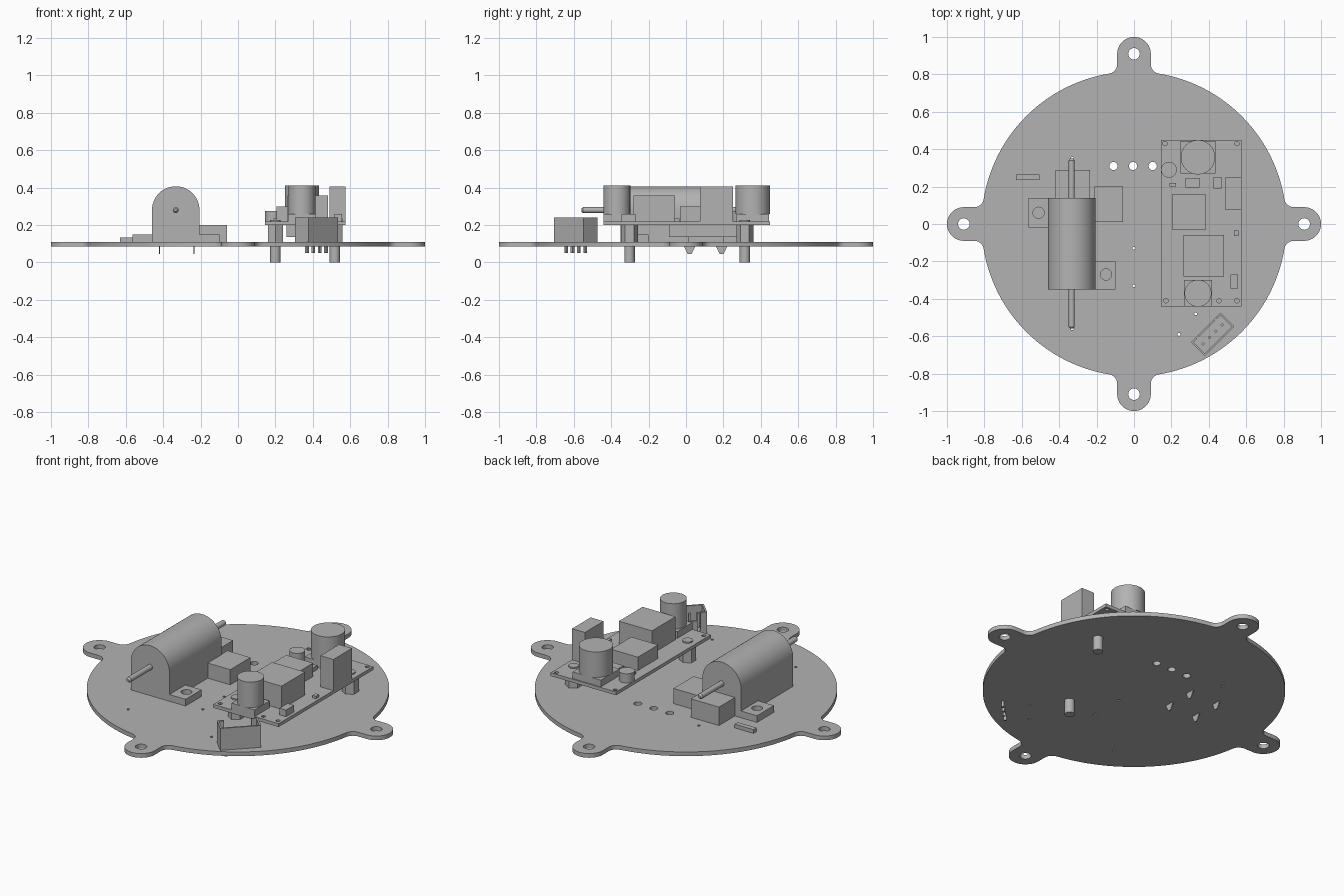
import bpy, bmesh
from math import cos, sin, pi, sqrt, atan2, radians
from mathutils import Vector, Matrix

cube = bpy.data.objects.get("Cube")
if cube:
    bpy.data.objects.remove(cube, do_unlink=True)

grey = bpy.data.materials.new("plain_grey")
grey.use_nodes = True
COL = (0.45, 0.45, 0.45, 1)
grey.diffuse_color = COL
grey.node_tree.nodes["Principled BSDF"].inputs["Base Color"].default_value = COL


def finish(ob):
    ob.data.materials.clear()
    ob.data.materials.append(grey)
    bpy.ops.object.select_all(action='DESELECT')
    ob.select_set(True)
    bpy.context.view_layer.objects.active = ob
    bpy.ops.object.shade_smooth_by_angle(angle=radians(30))
    return ob


def arc(cx, cy, r, a0, a1, n):
    return [(cx + r * cos(a0 + (a1 - a0) * i / n), cy + r * sin(a0 + (a1 - a0) * i / n))
            for i in range(n + 1)]


def circle(cx, cy, r, n=20):
    return arc(cx, cy, r, 0, 2 * pi, n)[:-1]


def rect(x0, x1, y0, y1):
    return [(x0, y0), (x1, y0), (x1, y1), (x0, y1)]


def prism(name, loops, z0, z1):
    """Extrude an outline (first loop) with holes (other loops)."""
    cu = bpy.data.curves.new(name, 'CURVE')
    cu.dimensions = '2D'
    cu.fill_mode = 'BOTH'
    cu.extrude = (z1 - z0) / 2
    for loop in loops:
        sp = cu.splines.new('POLY')
        sp.points.add(len(loop) - 1)
        for p, (x, y) in zip(sp.points, loop):
            p.co = (x, y, 0, 1)
        sp.use_cyclic_u = True
    tmp = bpy.data.objects.new(name + "_outline", cu)
    bpy.context.collection.objects.link(tmp)
    dg = bpy.context.evaluated_depsgraph_get()
    me = bpy.data.meshes.new_from_object(tmp.evaluated_get(dg))
    bpy.data.objects.remove(tmp, do_unlink=True)
    bm = bmesh.new()
    bm.from_mesh(me)
    bmesh.ops.remove_doubles(bm, verts=bm.verts, dist=1e-5)
    bmesh.ops.recalc_face_normals(bm, faces=bm.faces)
    bmesh.ops.translate(bm, verts=bm.verts, vec=(0, 0, (z0 + z1) / 2))
    bm.to_mesh(me)
    bm.free()
    ob = bpy.data.objects.new(name, me)
    bpy.context.collection.objects.link(ob)
    return finish(ob)


def box(name, x0, x1, y0, y1, z0, z1):
    return prism(name, [rect(x0, x1, y0, y1)], z0, z1)


def rod(name, x, y, r, z0, z1, n=40, r2=None):
    bm = bmesh.new()
    bmesh.ops.create_cone(bm, cap_ends=True, segments=n, radius1=r if r2 is None else r2,
                          radius2=r, depth=z1 - z0,
                          matrix=Matrix.Translation((x, y, (z0 + z1) / 2)))
    me = bpy.data.meshes.new(name)
    bm.to_mesh(me)
    bm.free()
    ob = bpy.data.objects.new(name, me)
    bpy.context.collection.objects.link(ob)
    return finish(ob)


# Round base plate with four filleted lugs
R, HALF, FIL, LUG = 0.815, 0.09, 0.05, 0.91
BOT, TOP = 0.085, 0.11
fx, fy = sqrt((R + FIL) ** 2 - (HALF + FIL) ** 2), HALF + FIL
ta = atan2(fy, fx)
lower = arc(fx, -fy, FIL, pi - ta, pi / 2, 6)
upper = arc(fx, fy, FIL, -pi / 2, -pi + ta, 6)
quarter = lower + arc(LUG, 0, HALF, -pi / 2, pi / 2, 20) + upper
quarter += arc(0, 0, R, ta, pi / 2 - ta, 32)[1:-1]
outline, holes = [], []
for k in range(4):
    c, s = cos(k * pi / 2), sin(k * pi / 2)
    outline += [(x * c - y * s, x * s + y * c) for x, y in quarter]
    holes.append(circle(LUG * c, LUG * s, 0.031))
holes += [circle(x, 0.31, 0.022) for x in (-0.11, -0.005, 0.1)]
holes += [circle(x, y, 0.008, 10) for x, y in
          [(0, -0.13), (0, -0.33), (0.33, -0.48), (0.24, -0.59), (-0.33, 0.35), (-0.33, -0.56)]]
prism("base_plate", [outline] + holes, BOT, TOP)

# Motor with domed housing, shaft and mounting feet
mx, mr, mz = -0.333, 0.127, 0.28
housing = prism("motor_housing", [[(mx - mr, TOP), (mx + mr, TOP)] + arc(mx, mz, mr, 0, pi, 40)],
                -0.14, 0.35)
housing.rotation_euler.x = pi / 2
shaft = rod("motor_shaft", mx, mz, 0.016, -0.34, 0.55, 24)
shaft.rotation_euler.x = pi / 2
for i, y in enumerate((-0.56, 0.34)):
    tip = rod("shaft_tip", mx, mz, 0.016 if i else 0.008, -y - 0.01 if i else 0.55,
              -y if i else 0.56, 24, 0.008 if i else 0.016)
    tip.rotation_euler.x = pi / 2
prism("left_foot", [rect(-0.565, -0.455, -0.02, 0.14), circle(-0.51, 0.06, 0.03)], TOP, 0.15)
prism("right_foot", [rect(-0.21, -0.1, -0.35, -0.2), circle(-0.15, -0.27, 0.03)], TOP, 0.15)

# Parts around the motor
box("rear_block", -0.42, -0.235, 0.14, 0.29, TOP, 0.22)
box("side_block", -0.21, -0.058, 0.01, 0.2, TOP, 0.2)
box("small_chip", -0.63, -0.505, 0.235, 0.265, TOP, 0.132)

# Tapered solder blades under the plate
for x in (-0.42, -0.235):
    for y in (0.02, 0.19):
        blade = prism("solder_blade", [[(y - 0.03, BOT), (y - 0.01, 0.045),
                                        (y + 0.01, 0.045), (y + 0.03, BOT)]], -0.003, 0.003)
        blade.matrix_world = (Matrix.Translation((x, 0, 0)) @ Matrix.Rotation(pi / 2, 4, 'Z')
                              @ Matrix.Rotation(pi / 2, 4, 'X'))

# Raised module board on two hex standoffs
LO, DECK = 0.2, 0.22
prism("module_board", [rect(0.145, 0.575, -0.44, 0.45)] +
      [circle(x, y, 0.012, 12) for x, y in
       [(0.165, 0.43), (0.55, 0.43), (0.17, -0.41), (0.455, -0.41), (0.55, -0.41)]], LO, DECK)
for x, y in ((0.2, -0.302), (0.518, 0.315)):
    rod("hex_standoff", x, y, 0.046, TOP, LO, 6)
    rod("standoff_leg", x, y, 0.028, 0, BOT)
    rod("standoff_cap", x, y, 0.028, DECK, 0.228)
box("under_block", 0.26, 0.47, -0.09, 0.31, 0.135, LO)

# Capacitors
for x, y, r, s in ((0.342, 0.357, 0.092, 0.0925), (0.342, -0.37, 0.072, 0.0755)):
    box("capacitor_base", x - s, x + s, y - s + 0.005, y + s - 0.005, DECK, 0.26)
    rod("capacitor", x, y, r, 0.26, 0.412, 48)
rod("small_capacitor", 0.187, 0.29, 0.042, DECK, 0.275)

# Components on the module
for name, *b, h in [("inductor", 0.265, 0.482, -0.28, -0.058, 0.357),
                    ("transformer", 0.205, 0.382, -0.032, 0.16, 0.3),
                    ("tall_trimmer", 0.49, 0.575, 0.075, 0.25, 0.405),
                    ("chip", 0.275, 0.35, 0.195, 0.245, 0.245),
                    ("chip", 0.425, 0.468, 0.19, 0.25, 0.245),
                    ("chip", 0.515, 0.557, -0.345, -0.27, 0.26),
                    ("resistor", 0.19, 0.225, 0.2, 0.22, 0.235),
                    ("resistor", 0.535, 0.558, -0.065, -0.035, 0.235)]:
    box(name, *b, DECK, h)

# Angled pin connector: open shell with slotted inner side, pins through the plate
place = Matrix.Translation((0.42, -0.59, 0)) @ Matrix.Rotation(pi / 4, 4, 'Z')
w, d, t = 0.112, 0.052, 0.01
parts = [box("connector_floor", -w, w, -d, d, TOP, 0.13),
         box("connector_front", -w, w, -d, -d + t, 0.13, 0.24)]
for s in (-1, 1):
    parts.append(box("connector_end", *sorted((s * w, s * (w - t))), -d + t, d, 0.13, 0.24))
    parts.append(box("connector_back", *sorted((s * (w - t), s * 0.075)), d - t, d, 0.13, 0.24))
parts.append(box("connector_back_middle", -0.06, 0.06, d - t, d, 0.13, 0.19))
for i in range(4):
    x = (i - 1.5) * 0.048
    parts.append(box("connector_pin", x - 0.007, x + 0.007, -0.007, 0.007, 0.05, 0.215))
for ob in parts:
    ob.matrix_world = place
